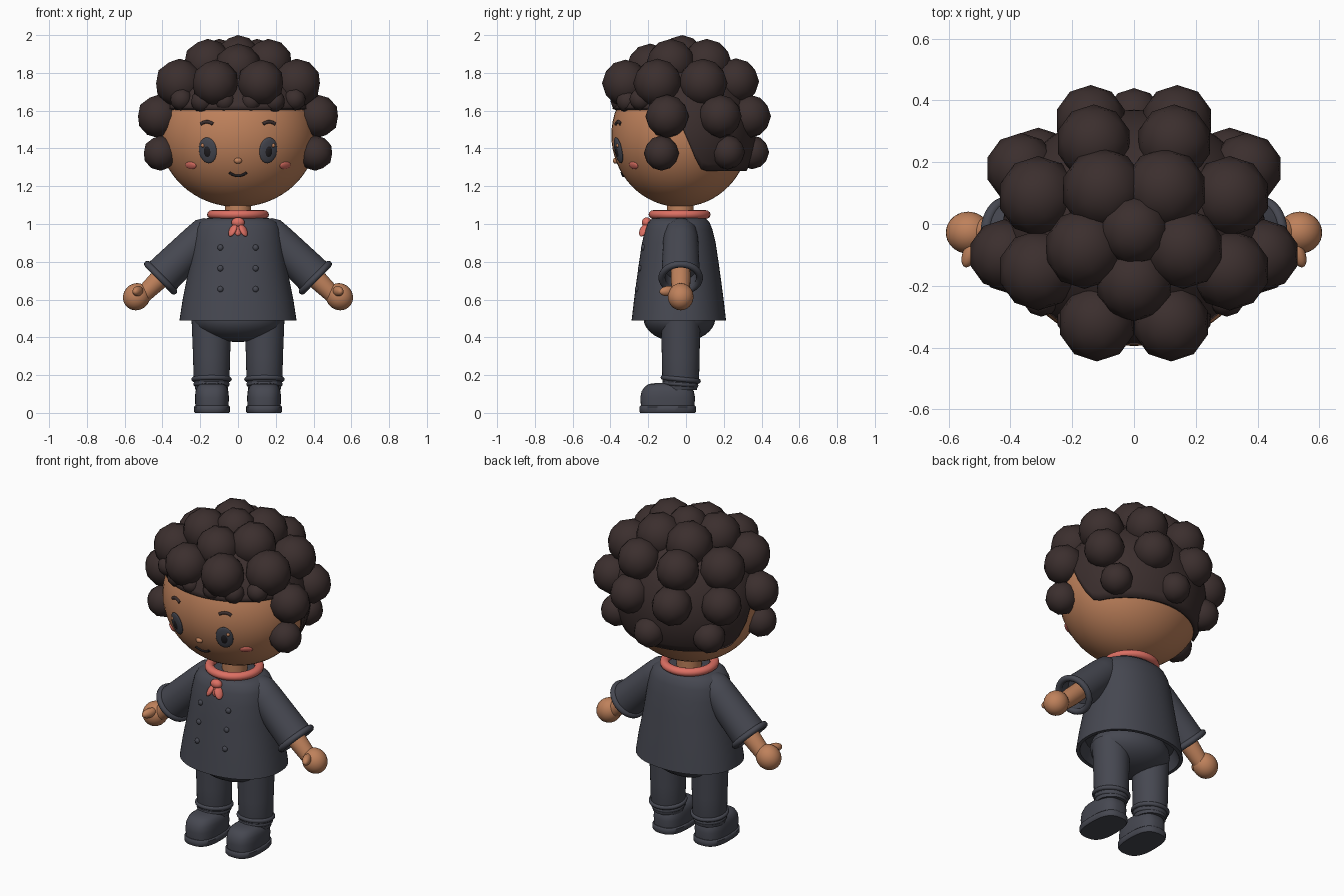
import bpy, bmesh, math
from mathutils import Vector, Matrix

cube = bpy.data.objects.get("Cube")
if cube:
    bpy.data.objects.remove(cube)


def material(name, r, g, b):
    m = bpy.data.materials.new(name)
    m.use_nodes = True
    m.diffuse_color = (r, g, b, 1)
    bsdf = m.node_tree.nodes["Principled BSDF"]
    bsdf.inputs["Base Color"].default_value = (r, g, b, 1)
    bsdf.inputs["Roughness"].default_value = 0.8
    return m


SLATE = material("slate cloth", .061, .064, .082)
HAIR = material("dark brown hair", .044, .028, .027)
SKIN = material("warm skin", .52, .22, .105)
CORAL = material("coral", .72, .16, .125)
BLACK = material("near black", .015, .013, .015)


def finish(obj, mat):
    obj.data.materials.append(mat)
    bpy.ops.object.select_all(action='DESELECT')
    obj.select_set(True)
    bpy.context.view_layer.objects.active = obj
    bpy.ops.object.shade_smooth_by_angle(angle=math.radians(45))
    return obj


def from_bmesh(name, bm, mat):
    bmesh.ops.recalc_face_normals(bm, faces=bm.faces)
    mesh = bpy.data.meshes.new(name)
    bm.to_mesh(mesh)
    bm.free()
    obj = bpy.data.objects.new(name, mesh)
    bpy.context.collection.objects.link(obj)
    return finish(obj, mat)


def aim(center, direction):
    """Matrix that moves local z onto a direction."""
    turn = Vector(direction).to_track_quat('Z', 'Y').to_matrix().to_4x4()
    return Matrix.Translation(center) @ turn


def ball(name, center, size, mat, direction=(0, 0, 1), segments=24):
    bm = bmesh.new()
    bmesh.ops.create_uvsphere(bm, u_segments=segments, v_segments=segments * 2 // 3, radius=1)
    bm.transform(aim(center, direction) @ Matrix.Diagonal((*size, 1)))
    return from_bmesh(name, bm, mat)


def loft(name, rings, mat, place=None, power=2, segments=40):
    """Stack of closed rings given as height, x radius, y radius."""
    bm = bmesh.new()
    loops = []
    for z, rx, ry in rings:
        loop = []
        for i in range(segments):
            a = math.tau * i / segments
            c, s = math.cos(a), math.sin(a)
            x = math.copysign(abs(c) ** (2 / power), c) * rx
            y = math.copysign(abs(s) ** (2 / power), s) * ry
            loop.append(bm.verts.new((x, y, z)))
        loops.append(loop)
    for low, high in zip(loops, loops[1:]):
        for i in range(segments):
            j = (i + 1) % segments
            bm.faces.new((low[i], low[j], high[j], high[i]))
    bm.faces.new(loops[0])
    bm.faces.new(loops[-1])
    bm.transform(place or Matrix())
    return from_bmesh(name, bm, mat)


def ring(name, center, direction, major, minor, mat, height=1):
    bpy.ops.mesh.primitive_torus_add(major_radius=major, minor_radius=minor,
                                     major_segments=40, minor_segments=12)
    obj = bpy.context.object
    obj.name = name
    obj.data.transform(aim(center, direction) @ Matrix.Diagonal((1, 1, height, 1)))
    return finish(obj, mat)


def strand(name, points, radius, mat):
    curve = bpy.data.curves.new(name, 'CURVE')
    curve.dimensions = '3D'
    curve.bevel_depth = radius
    curve.use_fill_caps = True
    spline = curve.splines.new('POLY')
    spline.points.add(len(points) - 1)
    for p, co in zip(spline.points, points):
        p.co = (*co, 1)
    obj = bpy.data.objects.new(name, curve)
    bpy.context.collection.objects.link(obj)
    curve.materials.append(mat)


# Head and neck
HEAD, SIZE = Vector((0, -.03, 1.47)), Vector((.415, .365, .38))
ball("head", HEAD, SIZE, SKIN, segments=48)
loft("neck", [(.98, .07, .07), (1.14, .07, .07)], SKIN, Matrix.Translation((0, -.03, 0)))


def on_face(x, z):
    u, w = x / SIZE.x, (z - HEAD.z) / SIZE.z
    v = -math.sqrt(1 - u * u - w * w)
    normal = Vector((u / SIZE.x, v / SIZE.y, w / SIZE.z)).normalized()
    return Vector((x, HEAD.y + v * SIZE.y, z)), normal


def face_patch(name, x, z, w, h, depth, mat):
    p, n = on_face(x, z)
    ball(name, p, (w, h, depth), mat, n)


# Face details
for s, side in ((1, "left"), (-1, "right")):
    face_patch(side + "_eye", s * .16, 1.39, .05, .07, .012, SLATE)
    face_patch(side + "_pupil", s * .16, 1.385, .026, .04, .016, BLACK)
    face_patch(side + "_eye_shine", s * .183, 1.417, .012, .013, .018, SKIN)
    face_patch(side + "_cheek", s * .25, 1.31, .036, .021, .009, CORAL)
    arc = [t / 5 for t in range(-5, 6)]
    strand(side + "_brow", [on_face(s * .165 + t * .032, 1.541 - .012 * t * t)[0] for t in arc],
           .009, HAIR)
ball("nose", on_face(0, 1.335)[0], (.021, .016, .016), SKIN)
strand("mouth", [on_face(t * .046, 1.255 + .018 * t * t)[0] for t in arc], .007, BLACK)

# Hair cap, swept from the crown down to a hairline that drops behind the ears
bm = bmesh.new()
AROUND, DOWN = 64, 20
CAP, CAP_SIZE = Vector((0, -.02, 1.48)), Vector((.425, .39, .41))
rows = []
for k in range(DOWN + 1):
    row = []
    for i in range(AROUND):
        a = math.tau * i / AROUND
        f = min(max((math.sin(a) + .2) / .55, 0), 1)
        edge = 1.61 - .33 * f * f * (3 - 2 * f)
        theta = max(k, .05) / DOWN * math.acos((edge - CAP.z) / CAP_SIZE.z)
        d = Vector((math.cos(a) * math.sin(theta), math.sin(a) * math.sin(theta), math.cos(theta)))
        row.append(bm.verts.new(CAP + d * CAP_SIZE))
    rows.append(row)
for up, low in zip(rows, rows[1:]):
    for i in range(AROUND):
        j = (i + 1) % AROUND
        bm.faces.new((up[i], low[i], low[j], up[j]))
bm.faces.new(rows[0])
cap = from_bmesh("hair_cap", bm, HAIR)
shell = cap.modifiers.new("thickness", 'SOLIDIFY')
shell.thickness = .04

# Curls: x, y, z, radius, mirrored when off centre
CURLS = [
    (0, -.02, 1.885, .115), (0, -.19, 1.83, .125), (.16, -.08, 1.85, .13), (.1, .11, 1.845, .135),
    (.12, -.32, 1.745, .125), (.31, -.15, 1.745, .13), (.31, .09, 1.745, .13), (.13, .265, 1.755, .122),
    (.42, -.1, 1.57, .115), (.365, .18, 1.57, .115), (.14, .335, 1.57, .115),
    (.41, -.13, 1.375, .093), (.31, .22, 1.38, .092), (0, .35, 1.38, .09),
    (.07, -.345, 1.65, .055), (.19, -.31, 1.65, .06), (.3, -.24, 1.66, .06),
]
for x, y, z, r in CURLS:
    for s in ((1, -1) if x else (1,)):
        bm = bmesh.new()
        bmesh.ops.create_icosphere(bm, subdivisions=2, radius=r)
        bm.transform(Matrix.Translation((s * x, y, z)))
        from_bmesh("curl", bm, HAIR)

# Jacket with a hollow hem, and the seat of the trousers
JACKET = [(.56, .26, .2), (.49, .29, .23), (.49, .31, .25), (.6, .293, .237), (.7, .273, .224),
          (.8, .256, .21), (.9, .242, .195), (.97, .228, .178), (1.01, .208, .162),
          (1.03, .17, .14), (1.035, .09, .09)]
JY = -.038
loft("jacket", JACKET, SLATE, Matrix.Translation((0, JY, 0)), power=2.2, segments=56)
ball("trouser_seat", (0, -.035, .5), (.24, .19, .125), SLATE)

# Two columns of buttons
for z in (.655, .765, .875):
    for (z0, x0, y0), (z1, x1, y1) in zip(JACKET[2:], JACKET[3:]):
        if z0 <= z < z1:
            t = (z - z0) / (z1 - z0)
            rx, ry = x0 + t * (x1 - x0), y0 + t * (y1 - y0)
    for s in (1, -1):
        y = JY - ry * (1 - (.093 / rx) ** 2.2) ** (1 / 2.2)
        ball("button", (s * .093, y, z), (.016, .012, .016), SLATE, segments=16)

# Neckerchief: band, knot and tails
ring("neckerchief_band", (0, -.034, 1.05), (0, 0, 1), .138, .026, CORAL, .9)
ball("neckerchief_knot", (0, -.208, 1.008), (.035, .026, .027), CORAL)
for s in (1, -1):
    ball("neckerchief_tail", (s * .028, -.225, .967), (.024, .014, .038), CORAL, (-s * .45, .4, 1))
ball("neckerchief_fold", (0, -.215, .97), (.02, .014, .034), CORAL, (0, .3, 1))

for s, side in ((1, "left"), (-1, "right")):
    # Sleeve, cuff, forearm and hand
    axis = Vector((s, 0, -.98)).normalized()
    shoulder = Vector((s * .17, -.028, .95))
    sleeve = [(-.07, .03), (-.05, .065), (-.01, .088), (.06, .093), (.18, .097),
              (.335, .102), (.335, .085), (.27, .08)]
    loft(side + "_sleeve", [(d, r, r) for d, r in sleeve], SLATE, aim(shoulder, axis))
    ring(side + "_cuff", shoulder + axis * .335, axis, .1, .018, SLATE)
    arm = [(.2, .05), (.36, .052), (.46, .045), (.5, .04)]
    loft(side + "_forearm", [(d, r, r) for d, r in arm], SKIN, aim(shoulder, axis), segments=24)
    ball(side + "_hand", (s * .537, -.028, .615), (.068, .07, .074), SKIN, axis)
    ball(side + "_thumb", (s * .53, -.095, .645), (.024, .027, .048), SKIN, (s * .4, -1, -.1))

    # Leg with trouser cuffs
    leg = Matrix.Translation((s * .14, -.028, 0))
    loft(side + "_leg", [(.12, .085, .085), (.17, .095, .097), (.3, .098, .1), (.5, .106, .104)],
         SLATE, leg)
    ring(side + "_trouser_cuff", (s * .14, -.028, .178), (0, .1, 1), .094, .013, SLATE)
    ring(side + "_ankle_band", (s * .14, -.03, .152), (0, .08, 1), .084, .012, SLATE)

    # Shoe and sole
    foot = Matrix.Translation((s * .138, -.097, 0))
    loft(side + "_shoe", [(.02, .087, .14), (.08, .09, .145), (.115, .087, .138), (.14, .078, .12),
                          (.153, .06, .1), (.158, .03, .06)], SLATE, foot, power=2.7)
    loft(side + "_sole", [(0, .09, .145), (.008, .096, .15), (.032, .096, .15), (.038, .09, .145)],
         SLATE, foot, power=2.7)
